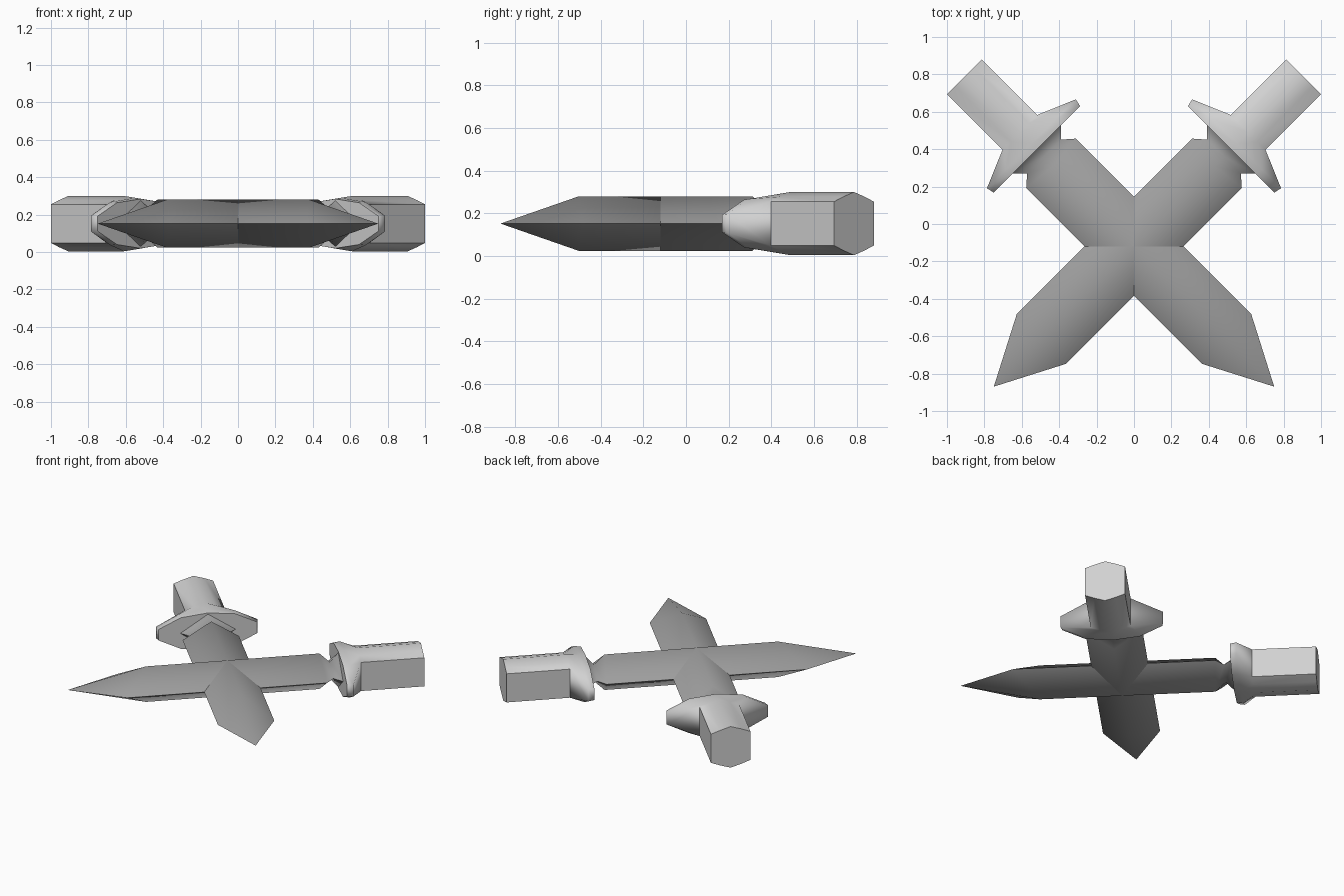
import bpy, bmesh, math

if "Cube" in bpy.data.objects:
    bpy.data.objects.remove(bpy.data.objects["Cube"])

ZC = 0.152          # mid height of both swords
CY = -0.12          # crossing point on y
R2 = math.sqrt(0.5)


def material(name, v):
    m = bpy.data.materials.new(name)
    m.diffuse_color = (v, v, v, 1)
    m.use_nodes = True
    m.node_tree.nodes["Principled BSDF"].inputs["Base Color"].default_value = m.diffuse_color
    return m


blade_mat = material("dark grey steel", 0.34)
hilt_mat = material("light grey hilt", 0.64)


def place(s, u, v, z):
    """u runs along the sword towards the handle, v across it."""
    return (s * (u + v) * R2, (u - v) * R2 + CY, ZC + z)


def loft(name, s, rings, mat, angle):
    """Join rings of (u, v, z) points; a ring may be a single point."""
    bm = bmesh.new()
    rows = [[bm.verts.new(place(s, *p)) for p in r] for r in rings]
    for a, b in zip(rows, rows[1:]):
        n = max(len(a), len(b))
        for i in range(n):
            j = (i + 1) % n
            if len(a) == 1:
                bm.faces.new((a[0], b[i], b[j]))
            else:
                bm.faces.new((a[i], a[j], b[j], b[i]))
    for r in (rows[0], rows[-1]):
        if len(r) > 2:
            bm.faces.new(r)
    bmesh.ops.recalc_face_normals(bm, faces=bm.faces[:])
    me = bpy.data.meshes.new(name)
    bm.to_mesh(me)
    bm.free()
    me.materials.append(mat)
    ob = bpy.data.objects.new(name, me)
    bpy.context.collection.objects.link(ob)
    bpy.context.view_layer.objects.active = ob
    ob.select_set(True)
    bpy.ops.object.shade_smooth_by_angle(angle=math.radians(angle))
    ob.select_set(False)


def diamond(u_edge, u_ridge, w, h):
    return [(u_ridge, 0, h), (u_edge, w, 0), (u_ridge, 0, -h), (u_edge, -w, 0)]


def lozenge(u, top, mid, edge):
    """Ten-sided section: ridge height, then (v, z) of mid and edge points."""
    half = [mid, edge, (edge[0], -edge[1]), (mid[0], -mid[1])]
    return ([(u, 0, top)] + [(u, v, z) for v, z in half] + [(u, 0, -top)]
            + [(u, -v, z) for v, z in reversed(half)])


for s, side in ((1, "right"), (-1, "left")):
    # blade: tip, shoulders, long diamond, neck and flare into the guard
    loft(side + "_blade", s, [
        [(-1.06, 0, 0)],
        diamond(-0.70, -0.54, 0.187, 0.128),
        diamond(0.628, 0.61, 0.187, 0.128),
        diamond(0.68, 0.68, 0.128, 0.06),
        diamond(0.737, 0.737, 0.186, 0.125),
    ], blade_mat, 75)
    # guard and handle in one loft
    loft(side + "_hilt", s, [
        lozenge(0.735, 0.132, (0.18, 0.112), (0.327, 0.04)),
        lozenge(0.776, 0.138, (0.19, 0.115), (0.336, 0.042)),
        lozenge(0.863, 0.148, (0.07, 0.126), (0.131, 0.103)),
        lozenge(1.283, 0.148, (0.07, 0.126), (0.131, 0.103)),
    ], hilt_mat, 65)
